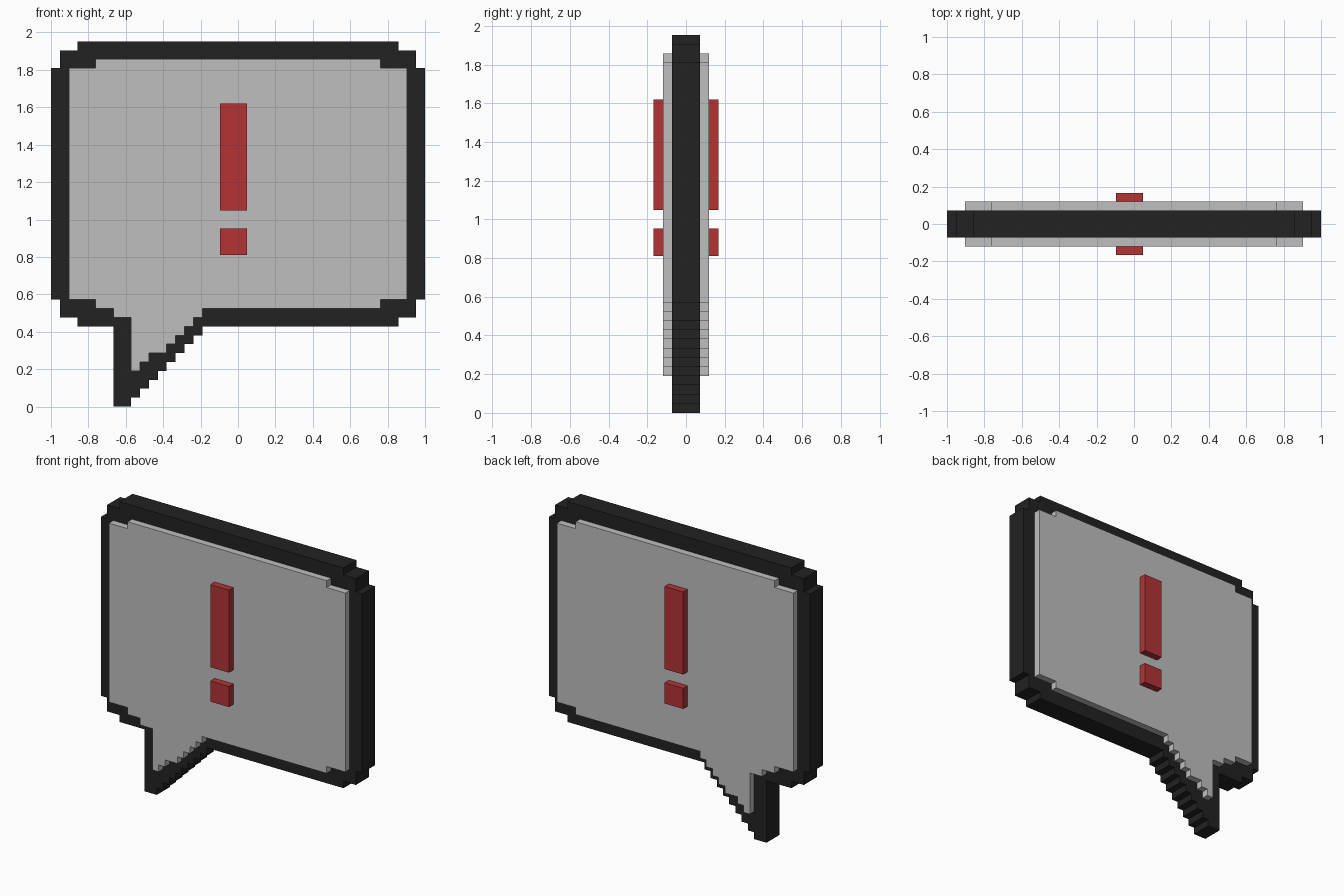
import bpy
import bmesh

cube = bpy.data.objects.get("Cube")
if cube:
    bpy.data.objects.remove(cube, do_unlink=True)

U = 2 / 42  # size of one block; the bubble is 42 blocks wide


def material(name, rgb):
    m = bpy.data.materials.new(name)
    m.use_nodes = True
    color = (*rgb, 1.0)
    m.diffuse_color = color
    bsdf = next(n for n in m.node_tree.nodes if n.type == 'BSDF_PRINCIPLED')
    bsdf.inputs["Base Color"].default_value = color
    return m


black = material("black", (0.016, 0.016, 0.016))
grey = material("light grey", (0.52, 0.52, 0.52))
red = material("red", (0.456, 0.034, 0.037))


def stairs(steps, end):
    """Turn (start x, height) steps into the corner points of a staircase."""
    points = []
    for i, (x, z) in enumerate(steps):
        x_next = steps[i + 1][0] if i + 1 < len(steps) else end
        points += [(x, z), (x_next, z)]
    return points


def slab(name, outline, y0, y1, mat):
    """Extrude an outline, given in blocks, from y0 to y1."""
    bm = bmesh.new()
    verts = [bm.verts.new(((x - 21) * U, y0 * U, z * U)) for x, z in outline]
    face = bm.faces.new(verts)
    new = bmesh.ops.extrude_face_region(bm, geom=[face])["geom"]
    moved = [v for v in new if isinstance(v, bmesh.types.BMVert)]
    bmesh.ops.translate(bm, verts=moved, vec=(0, (y1 - y0) * U, 0))
    bmesh.ops.recalc_face_normals(bm, faces=bm.faces[:])
    mesh = bpy.data.meshes.new(name)
    bm.to_mesh(mesh)
    bm.free()
    mesh.materials.append(mat)
    obj = bpy.data.objects.new(name, mesh)
    bpy.context.collection.objects.link(obj)
    return obj


def stepped_slab(name, bottom, top, end, half_depth, mat):
    outline = stairs(bottom, end) + stairs(top, end)[::-1]
    return slab(name, outline, -half_depth, half_depth, mat)


# Black border with the stepped tail
tail_border = [(7, 0)] + [(8 + i, i) for i in range(1, 9)]
stepped_slab("bubble_border",
             [(0, 12), (1, 10), (3, 9)] + tail_border + [(17, 9), (39, 10), (41, 12)],
             [(0, 38), (1, 40), (3, 41), (39, 40), (41, 38)],
             42, 1.5, black)

# Grey panel, thicker than the border so it stands proud on both sides
tail_panel = [(9, 4), (10, 5), (11, 6)] + [(6 + z, z) for z in range(7, 11)]
stepped_slab("bubble_panel",
             [(2, 12), (5, 11), (7, 10)] + tail_panel + [(17, 11), (37, 12)],
             [(2, 38), (5, 39), (37, 38)],
             40, 2.5, grey)

# Red exclamation mark, raised on the front and the back
for side, sign in (("front", -1), ("back", 1)):
    for part, z0, z1 in (("bar", 22, 34), ("dot", 17, 20)):
        slab(f"{side}_mark_{part}", [(19, z0), (22, z0), (22, z1), (19, z1)],
             sign * 2.25, sign * 3.5, red)
